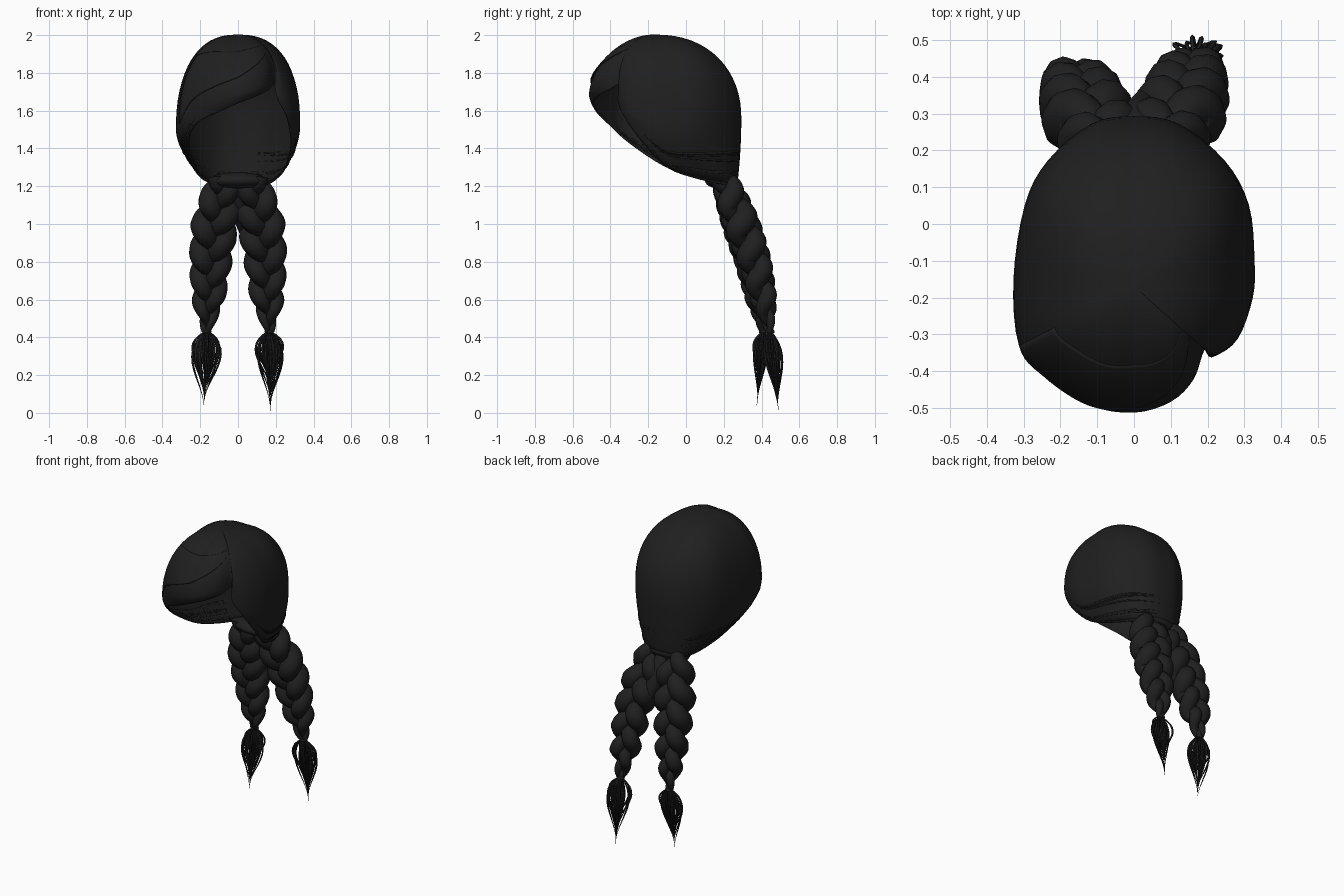
import bpy, bmesh, math, random
from mathutils import Vector

random.seed(4)
cube = bpy.data.objects.get("Cube")
if cube:
    bpy.data.objects.remove(cube, do_unlink=True)

hair = bpy.data.materials.new("black_hair")
hair.use_nodes = True
colour = (0.014, 0.014, 0.014, 1)
hair.diffuse_color = colour
hair.node_tree.nodes["Principled BSDF"].inputs["Base Color"].default_value = colour

# Cap outline: widest point and lower edge, running from the brow round the left side
CROWN = Vector((0, -.17, 2))
front_left = [
    ((0, -.51, 1.69), (0, -.49, 1.64)),
    ((.1, -.48, 1.72), (.1, -.46, 1.68)),
    ((.16, -.42, 1.75), (.16, -.41, 1.71)),
    ((.19, -.34, 1.78), (.19, -.34, 1.74)),
    ((.22, -.355, 1.72), (.21, -.36, 1.66)),
    ((.28, -.31, 1.6), (.26, -.32, 1.56)),
    ((.32, -.2, 1.55), (.28, -.22, 1.42)),
    ((.325, -.1, 1.52), (.25, -.1, 1.3)),
]
back_left = [
    ((.31, .05, 1.55), (.21, .04, 1.25)),
    ((.245, .17, 1.58), (.16, .19, 1.22)),
    ((.12, .27, 1.56), (.1, .25, 1.22)),
]
back_centre = [((0, .29, 1.56), (0, .27, 1.22))]
front_right = [
    ((-.325, -.15, 1.5), (-.23, -.12, 1.31)),
    ((-.31, -.33, 1.53), (-.26, -.3, 1.43)),
    ((-.24, -.41, 1.61), (-.22, -.41, 1.53)),
    ((-.12, -.49, 1.66), (-.11, -.47, 1.59)),
]
back_right = [tuple((-.95 * x, y, z) for x, y, z in pair) for pair in reversed(back_left)]
KEYS = front_left + back_left + back_centre + back_right + front_right
COUNT = len(KEYS)
WAIST = .65


def ring_point(u, which):
    """Smoothly interpolated point on one of the two outline rings."""
    i, f = math.floor(u), u - math.floor(u)
    a, b, c, d = (Vector(KEYS[(i + k) % COUNT][which]) for k in (-1, 0, 1, 2))
    return b + (c - a) * f / 2 + (a * 2 - b * 5 + c * 4 - d) * f * f / 2 \
        + (b * 3 - a - c * 3 + d) * f ** 3 / 2


def cap_point(u, t, lift=0):
    """Point on the cap: t runs from the crown, past the widest ring, to the edge."""
    wide, edge = ring_point(u, 0), ring_point(u, 1)
    out = Vector((wide.x - CROWN.x, wide.y - CROWN.y, 0))
    if t <= WAIST:
        a = t / WAIST * math.pi / 2
        facing = out.normalized()
        n = 1.72 + .58 * abs(facing.x) + .43 * max(facing.y, 0)
        p = CROWN + out * math.sin(a) ** (2 / n)
        p.z = wide.z + (CROWN.z - wide.z) * max(math.cos(a), 0) ** (2 / n)
    else:
        s = (t - WAIST) / (1 - WAIST)
        p = wide.lerp(edge, s * s)
        p.z = wide.z + (edge.z - wide.z) * s
    return p + out.normalized() * lift


def finish(obj):
    obj.data.materials.append(hair)
    bpy.ops.object.select_all(action='DESELECT')
    obj.select_set(True)
    bpy.context.view_layer.objects.active = obj


def sheet(name, u0, u1, t0, ends, lift=0, cols=60, rows=18):
    """Patch of hair following the cap; its lower edge slants and lifts mid-way."""
    bm = bmesh.new()
    grid = []
    for r in range(rows + 1):
        f = r / rows
        row = []
        for c in range(cols + 1):
            g = c / cols
            t1 = ends[0] + (ends[1] - ends[0]) * g
            raised = lift * f * f * math.sin(math.pi * g)
            row.append(bm.verts.new(cap_point(u0 + (u1 - u0) * g, t0 + (t1 - t0) * f, raised)))
        grid.append(row)
    for r in range(rows):
        for c in range(cols):
            bm.faces.new((grid[r][c], grid[r + 1][c], grid[r + 1][c + 1], grid[r][c + 1]))
    bmesh.ops.remove_doubles(bm, verts=bm.verts, dist=.0002)
    bmesh.ops.recalc_face_normals(bm, faces=bm.faces)
    mesh = bpy.data.meshes.new(name)
    bm.to_mesh(mesh)
    bm.free()
    obj = bpy.data.objects.new(name, mesh)
    bpy.context.collection.objects.link(obj)
    finish(obj)
    solid = obj.modifiers.new("thickness", 'SOLIDIFY')
    solid.thickness, solid.offset = .006, 0
    bpy.ops.object.shade_smooth_by_angle(angle=math.radians(50))


def tubes(name, paths, sides=2):
    """Tapered tubes; every path is a list of (point, radius)."""
    curve = bpy.data.curves.new(name, 'CURVE')
    curve.dimensions = '3D'
    curve.bevel_depth, curve.bevel_resolution = 1, sides
    curve.use_fill_caps = True
    for path in paths:
        spline = curve.splines.new('POLY')
        spline.points.add(len(path) - 1)
        for sp, (p, radius) in zip(spline.points, path):
            sp.co = (p[0], p[1], p[2], 1)
            sp.radius = radius
    obj = bpy.data.objects.new(name, curve)
    bpy.context.collection.objects.link(obj)
    finish(obj)
    bpy.ops.object.convert(target='MESH')


# Cap and swept upper fringe
sheet("hair_cap", 0, COUNT, 0, (1, 1), cols=COUNT * 4, rows=24)
sheet("fringe_upper_layer", 16, COUNT + 3, .3, (.66, .36), .012, cols=36)

# Fine locks swept along the lower edge towards the nape
locks = []
for u0, u1 in ((5, 11), (17.5, 12)):
    for k in range(9):
        t = random.uniform(.86, 1)
        drift, start = random.uniform(-.06, .04), random.uniform(0, .35)
        path = []
        for j in range(15):
            f = start + (1 - start) * j / 14
            path.append((cap_point(u0 + (u1 - u0) * f, min(t + drift * f, 1.01), .001),
                         .002 + .004 * math.sin(math.pi * j / 14)))
        locks.append(path)
tubes("edge_locks", locks, 1)

# Gathered hair at the nape, with a lock hanging between the braids
bpy.ops.mesh.primitive_uv_sphere_add(segments=20, ring_count=12, location=(0, .19, 1.23))
nape = bpy.context.object
nape.name = "nape_gather"
nape.scale = (.15, .09, .045)
finish(nape)
bpy.ops.object.shade_smooth()
middle = []
for j in range(13):
    f = j / 12
    middle.append(((.035 * f, .21 + .155 * f, 1.22 - .3 * f),
                   .012 + .045 * math.sin(math.pi * (.25 + .75 * f))))
tubes("middle_lock", [middle], 3)

# Braid centre line: x, y, z, thickness
SPINE = [(.075, .2, 1.25, .75), (.1, .255, 1.1, .98), (.122, .292, 1.0, 1.05),
         (.146, .357, .8, .95), (.156, .4, .6, .75), (.165, .43, .43, .22)]


def spine_point(z):
    for a, b in zip(SPINE, SPINE[1:]):
        if z >= b[2]:
            break
    return Vector(a).lerp(Vector(b), (a[2] - z) / (a[2] - b[2]))


for label, side, shift, tip in (("left", 1, .015, (.17, .49, .01)),
                                ("right", -1, -.02, (-.18, .375, .04))):
    # Three plaited strands
    strands = []
    for k in range(3):
        path = []
        for j in range(91):
            z = 1.25 - .82 * j / 90
            x, y, _, size = spine_point(z)
            a = 2 * math.pi * ((1.25 - z) / .425 + k / 3)
            bulge = .049 + .015 * abs(math.sin(a))
            path.append(((side * (x + .06 * size * math.sin(a)),
                          y + shift * (1.25 - z) / .82 + .038 * size * math.sin(2 * a), z),
                         bulge * size))
        strands.append(path)
    tubes(label + "_braid", strands, 3)

    # Tie above the loose end
    end = Vector((side * .165, .43 + shift, .43))
    bpy.ops.mesh.primitive_torus_add(location=end, major_radius=.016, minor_radius=.009,
                                     major_segments=16, minor_segments=8)
    bpy.context.object.name = label + "_braid_tie"
    finish(bpy.context.object)
    bpy.ops.object.shade_smooth()

    # Loose tuft of tapering hairs
    hairs = []
    for k in range(48):
        a, spread = random.uniform(0, math.tau), random.uniform(.25, 1)
        reach = 1 if k == 0 else random.uniform(.5, .95)
        path = []
        for j in range(13):
            f = j / 12
            p = end.lerp(Vector(tip), f * reach)
            swell = .073 * spread * math.sin(math.pi * f ** .65) ** 1.5 + .01 * (1 - f)
            path.append(((p.x + swell * math.cos(a), p.y + .65 * swell * math.sin(a), p.z),
                         .0012 + .006 * math.sin(math.pi * min(f + .1, 1)) * (1 - f * .5)))
        hairs.append(path)
    tubes(label + "_tuft", hairs, 0)
